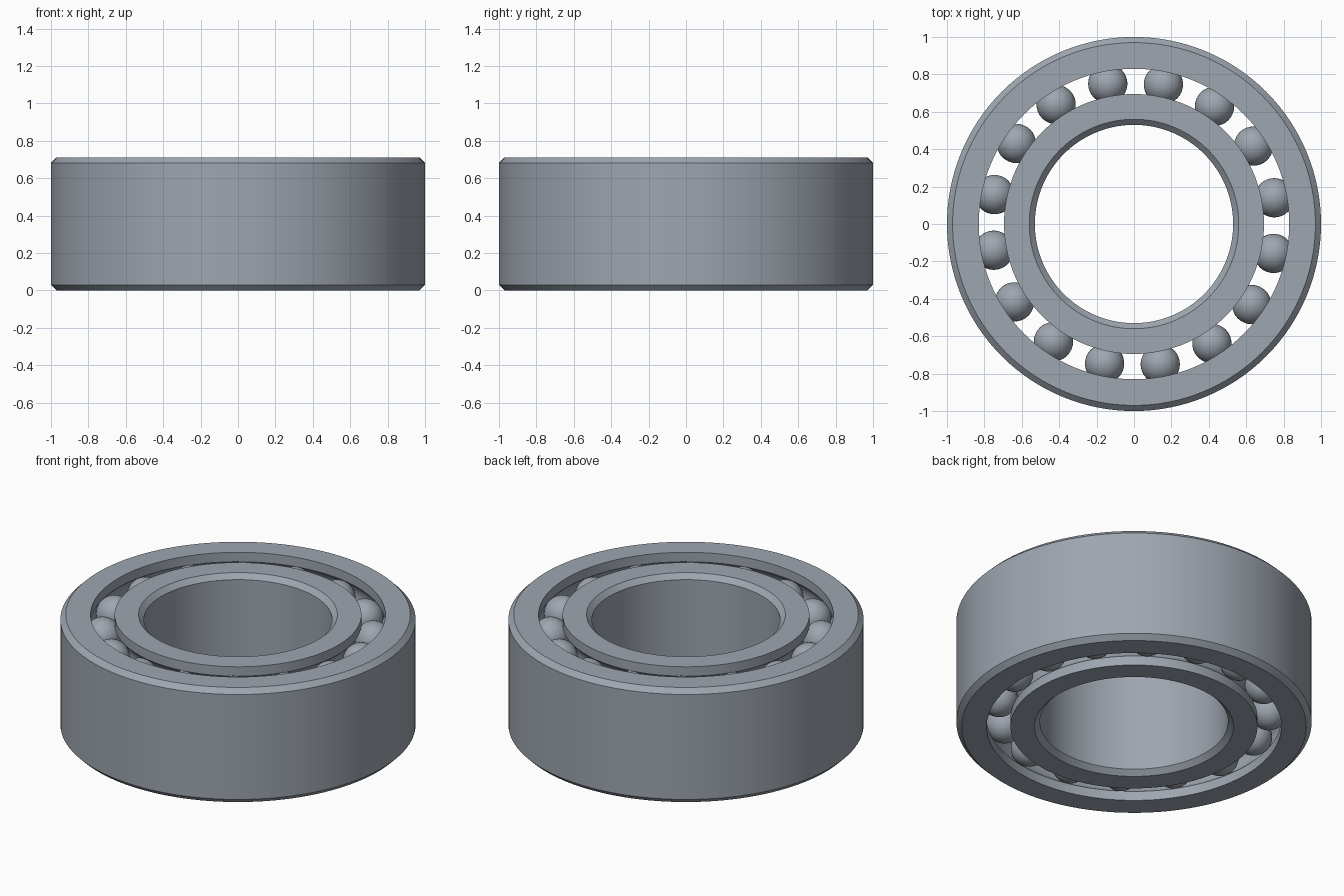
import bpy
import bmesh
from math import acos, cos, sin, pi, radians

cube = bpy.data.objects.get("Cube")
if cube:
    bpy.data.objects.remove(cube, do_unlink=True)

HEIGHT = 0.712
PITCH = 0.7625          # radius of the ball circle
BALL = 0.105            # ball radius
ROWS = (HEIGHT - 0.572, 0.572)
BALLS_PER_ROW = 16
SEGMENTS = 128

steel = bpy.data.materials.new("blue_grey_steel")
steel.use_nodes = True
colour = (0.34, 0.38, 0.43, 1)
steel.diffuse_color = colour
steel.node_tree.nodes["Principled BSDF"].inputs["Base Color"].default_value = colour


def add_object(name, mesh):
    obj = bpy.data.objects.new(name, mesh)
    bpy.context.collection.objects.link(obj)
    return obj


def race_arc(land, zc, steps=12):
    """Groove cross-section that the balls run in."""
    side = 1 if land > PITCH else -1
    groove = BALL + 0.001
    t0 = acos(abs(land - PITCH) / groove)
    angles = [t0 * (2 * i / steps - 1) for i in range(steps + 1)]
    return [(PITCH + side * groove * cos(t), zc + groove * sin(t)) for t in angles]


def make_ring(name, land, wall, chamfer):
    """Lathe a ring with a grooved land and a chamfered plain wall."""
    side = 1 if wall < land else -1
    profile = [(land, 0)]
    for zc in ROWS:
        profile += race_arc(land, zc)
    profile += [(land, HEIGHT), (wall + side * chamfer, HEIGHT),
                (wall, HEIGHT - chamfer), (wall, chamfer),
                (wall + side * chamfer, 0)]
    bm = bmesh.new()
    verts = [bm.verts.new((r, 0, z)) for r, z in profile]
    edges = [bm.edges.new((v, verts[i - 1])) for i, v in enumerate(verts)]
    bmesh.ops.spin(bm, geom=verts + edges, cent=(0, 0, 0), axis=(0, 0, 1),
                   angle=2 * pi, steps=SEGMENTS, use_merge=True)
    bmesh.ops.remove_doubles(bm, verts=bm.verts, dist=0.0001)
    bmesh.ops.recalc_face_normals(bm, faces=bm.faces)
    mesh = bpy.data.meshes.new(name)
    bm.to_mesh(mesh)
    bm.free()
    mesh.materials.append(steel)
    obj = add_object(name, mesh)
    bpy.ops.object.select_all(action='DESELECT')
    obj.select_set(True)
    bpy.context.view_layer.objects.active = obj
    bpy.ops.object.shade_smooth_by_angle(angle=radians(30))


# Rings
make_ring("outer_ring", 0.83, 1.0, 0.03)
make_ring("inner_ring", 0.695, 0.53, 0.03)

# Balls share one mesh, in two aligned rows
bm = bmesh.new()
bmesh.ops.create_uvsphere(bm, u_segments=32, v_segments=20, radius=BALL)
for face in bm.faces:
    face.smooth = True
ball_mesh = bpy.data.meshes.new("ball")
bm.to_mesh(ball_mesh)
bm.free()
ball_mesh.materials.append(steel)

for row, zc in zip(("lower", "upper"), ROWS):
    for i in range(BALLS_PER_ROW):
        a = radians(10.6) + 2 * pi * i / BALLS_PER_ROW
        ball = add_object(f"{row}_ball_{i + 1}", ball_mesh)
        ball.location = (PITCH * cos(a), PITCH * sin(a), zc)
